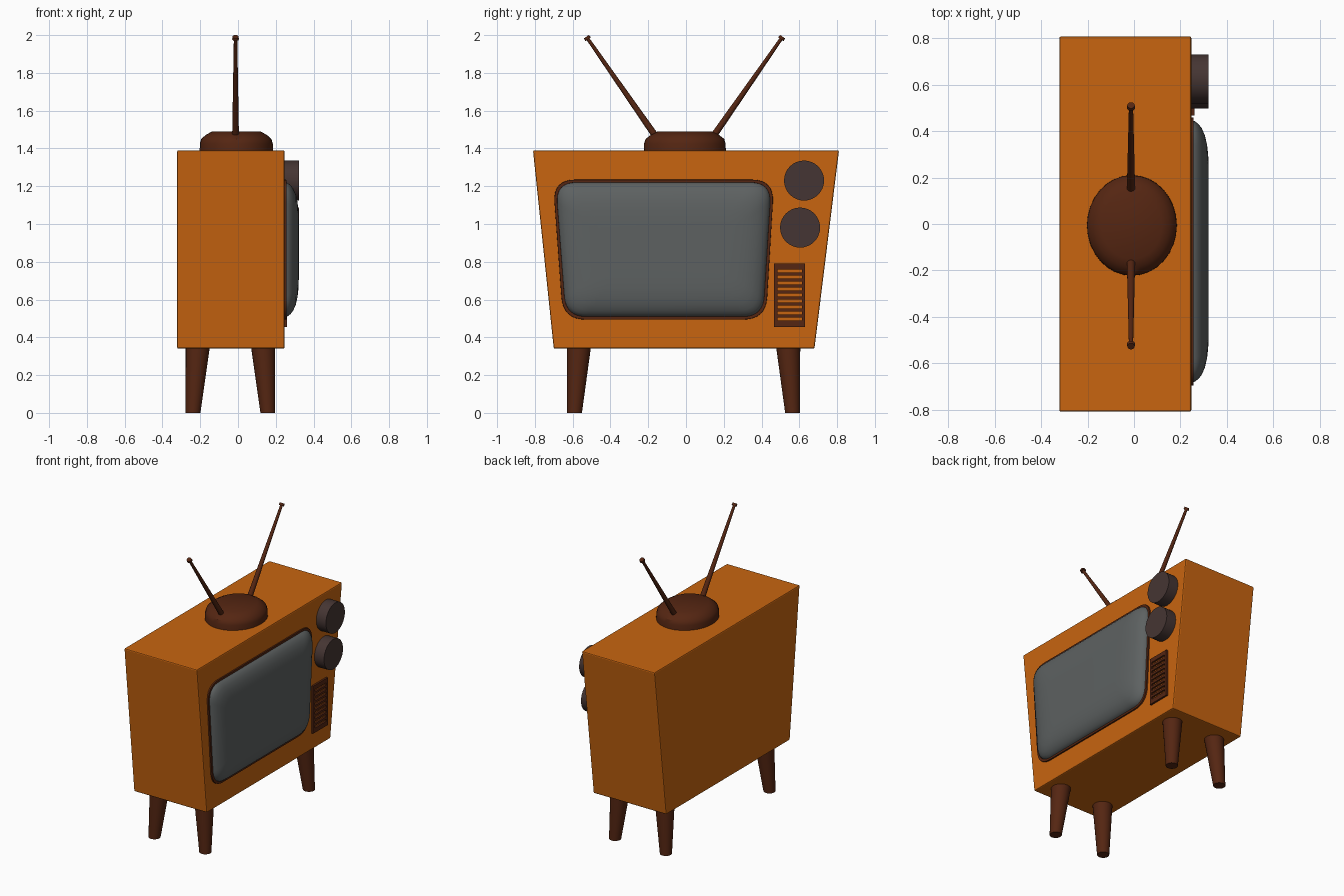
import bpy, bmesh, math
from mathutils import Vector

if "Cube" in bpy.data.objects:
    bpy.data.objects.remove(bpy.data.objects["Cube"])


def material(name, rgb):
    m = bpy.data.materials.new(name)
    m.diffuse_color = (*rgb, 1)
    m.use_nodes = True
    m.node_tree.nodes["Principled BSDF"].inputs["Base Color"].default_value = m.diffuse_color
    return m


ORANGE = material("orange wood", (0.58, 0.13, 0.005))
BROWN = material("dark wood", (0.09, 0.019, 0.006))
GLASS = material("screen glass", (0.11, 0.12, 0.12))
KNOB = material("knob plastic", (0.06, 0.036, 0.033))


def finish(bm, name, mat, smooth=True):
    bmesh.ops.recalc_face_normals(bm, faces=bm.faces)
    me = bpy.data.meshes.new(name)
    bm.to_mesh(me)
    bm.free()
    me.materials.append(mat)
    ob = bpy.data.objects.new(name, me)
    bpy.context.collection.objects.link(ob)
    if smooth:
        bpy.ops.object.select_all(action='DESELECT')
        ob.select_set(True)
        bpy.context.view_layer.objects.active = ob
        bpy.ops.object.shade_smooth_by_angle(angle=math.radians(35))
    return ob


def loft(rings, caps=True, closed=False):
    """Skin a list of equal-length point rings."""
    bm = bmesh.new()
    vs = [[bm.verts.new(p) for p in r] for r in rings]
    n = len(vs[0])
    pairs = list(zip(vs, vs[1:])) + ([(vs[-1], vs[0])] if closed else [])
    for a, b in pairs:
        for i in range(n):
            j = (i + 1) % n
            bm.faces.new((a[i], a[j], b[j], b[i]))
    if caps:
        bm.faces.new(vs[0])
        bm.faces.new(vs[-1])
    return bm


def rod(name, a, b, r1, r2, mat, seg=24):
    """Tapered round rod with ends square to its axis."""
    a, b = Vector(a), Vector(b)
    rot = (b - a).to_track_quat('Z', 'Y')
    circle = [Vector((math.cos(t), math.sin(t), 0)) for t in
              (2 * math.pi * i / seg for i in range(seg))]
    return finish(loft([[p + rot @ (c * r) for c in circle]
                        for p, r in ((a, r1), (b, r2))]), name, mat)


def ellipse(cx, cy, z, rx, ry, seg=32):
    return [(cx + rx * math.cos(2 * math.pi * i / seg),
             cy + ry * math.sin(2 * math.pi * i / seg), z) for i in range(seg)]


def screen_outline(x, inset, r):
    """Rounded trapezoid in the screen plane."""
    d = inset
    c = [Vector(p) for p in ((x, -0.652 + d, 0.493 + d), (x, 0.424 - d, 0.493 + d),
                             (x, 0.468 - d, 1.236 - d), (x, -0.706 + d, 1.236 - d))]
    pts = []
    for i in range(4):
        p = c[i]
        a = p + (c[i - 1] - p).normalized() * r
        b = p + (c[(i + 1) % 4] - p).normalized() * r
        for k in range(9):
            t = k / 8
            pts.append(a * (1 - t) ** 2 + p * 2 * t * (1 - t) + b * t * t)
    return pts


# Tapered cabinet
X0, X1 = -0.322, 0.247
body = finish(loft([[(X0, y0, z), (X1, y0, z), (X1, y1, z), (X0, y1, z)]
                    for z, y0, y1 in ((0.34, -0.70, 0.68), (1.39, -0.81, 0.81))]),
              "cabinet", ORANGE, smooth=False)
bev = body.modifiers.new("soft edges", 'BEVEL')
bev.width, bev.segments = 0.008, 2

# Screen rim and bulging glass
finish(loft([screen_outline(x, d, r) for x, d, r in
             ((0.235, 0, 0.12), (0.256, 0.002, 0.12),
              (0.256, 0.016, 0.11), (0.235, 0.018, 0.11))],
            caps=False, closed=True), "screen_rim", BROWN)
finish(loft([screen_outline(x, d, r) for x, d, r in
             ((0.24, 0.014, 0.11), (0.262, 0.018, 0.11), (0.278, 0.03, 0.105),
              (0.292, 0.048, 0.10), (0.306, 0.08, 0.09), (0.315, 0.12, 0.08),
              (0.320, 0.165, 0.07), (0.322, 0.22, 0.05))]), "screen_glass", GLASS)

# Knobs
for name, y, z in (("upper_knob", 0.625, 1.23), ("lower_knob", 0.604, 0.981)):
    rod(name, (0.24, y, z), (0.322, y, z), 0.106, 0.106, KNOB, 32)

# Speaker grille: frame bars and slats
bars = [(0.467, 0.484, 0.456, 0.79), (0.614, 0.63, 0.456, 0.79),
        (0.484, 0.614, 0.456, 0.488), (0.484, 0.614, 0.76, 0.79)]
for i in range(8):
    z = 0.488 + 0.016 + i * 0.032
    bars.append((0.484, 0.614, z, z + 0.016))
bm = bmesh.new()
for y0, y1, z0, z1 in bars:
    vs = bmesh.ops.create_cube(bm, size=1)["verts"]
    bmesh.ops.scale(bm, verts=vs, vec=(0.02, y1 - y0, z1 - z0))
    bmesh.ops.translate(bm, verts=vs, vec=(0.25, (y0 + y1) / 2, (z0 + z1) / 2))
finish(bm, "speaker_grille", BROWN, smooth=False)

# Splayed tapered legs
for sx, xn in ((-1, "back"), (1, "front")):
    for sy, yn in ((-1, "left"), (1, "right")):
        rings = []
        for z, ox, oy, r in ((0, 0.198, 0.577, 0.039), (0.35, 0.173, 0.554, 0.064)):
            rings.append(ellipse(-0.04 + sx * ox, -0.013 + sy * oy, z, r, r, 24))
        finish(loft(rings), f"{xn}_{yn}_leg", BROWN)

# Antenna base
finish(loft([ellipse(-0.009, -0.006, z, 0.194 * s, 0.217 * s) for z, s in
             ((1.38, 1), (1.425, 0.995), (1.45, 0.96), (1.472, 0.83), (1.489, 0.67))]),
       "antenna_base", BROWN)

# Antennas with tip caps
for s, yn in ((-1, "left"), (1, "right")):
    base = Vector((-0.013, -0.008 + s * 0.15, 1.46))
    tip = Vector((-0.013, -0.008 + s * 0.515, 1.985))
    axis = (tip - base).normalized()
    rod(f"{yn}_antenna", base, tip, 0.018, 0.009, BROWN, 16)
    rod(f"{yn}_antenna_tip", tip - axis * 0.008, tip + axis * 0.008,
        0.018, 0.016, BROWN, 16)
